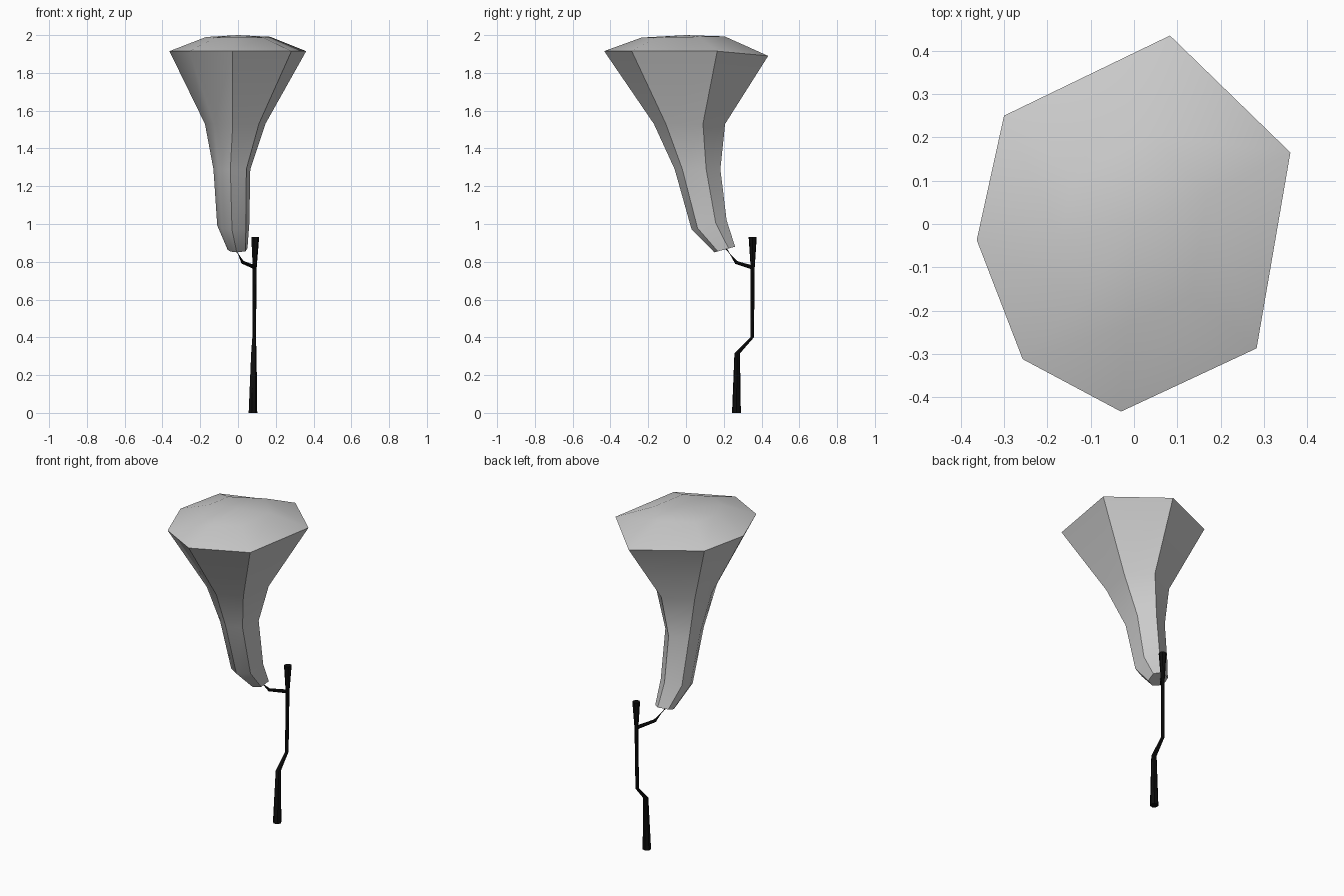
import bpy, math
from mathutils import Vector

if "Cube" in bpy.data.objects:
    bpy.data.objects.remove(bpy.data.objects["Cube"])


def loft(name, rings, tip=None):
    """Skin a list of rings; close the start flat and the end flat or to a tip."""
    n = len(rings[0])
    verts = [v for r in rings for v in r]
    faces = [tuple(reversed(range(n)))]
    for k in range(len(rings) - 1):
        for i in range(n):
            j = (i + 1) % n
            faces.append((k * n + i, k * n + j, (k + 1) * n + j, (k + 1) * n + i))
    last = (len(rings) - 1) * n
    if tip:
        verts.append(tip)
        faces += [(last + i, last + (i + 1) % n, len(verts) - 1) for i in range(n)]
    else:
        faces.append(tuple(range(last, last + n)))
    me = bpy.data.meshes.new(name)
    me.from_pydata([tuple(v) for v in verts], [], faces)
    ob = bpy.data.objects.new(name, me)
    bpy.context.collection.objects.link(ob)
    bpy.ops.object.select_all(action='DESELECT')
    ob.select_set(True)
    bpy.context.view_layer.objects.active = ob
    bpy.ops.object.shade_smooth_by_angle(angle=math.radians(42))
    return ob


def tube(name, path, sides=7, level=False):
    """Tapered tube along (x, y, z, radius) stations."""
    pts = [Vector(p[:3]) for p in path]
    rings = []
    for k, p in enumerate(pts):
        a, b = pts[max(k - 1, 0)], pts[min(k + 1, len(pts) - 1)]
        t = Vector((0, 0, 1)) if level else (b - a).normalized()
        u = t.orthogonal().normalized()
        if level:
            u = Vector((1, 0, 0))
        w = t.cross(u)
        rings.append([p + path[k][3] * (math.cos(q) * u + math.sin(q) * w)
                      for q in (2 * math.pi * i / sides for i in range(sides))])
    return loft(name, rings)


# Irregular seven-sided outline of the flared head (counter-clockwise)
rim = [(.083, .435), (-.30, .25), (-.363, -.037), (-.257, -.312),
       (-.03, -.433), (.283, -.287), (.361, .165)]


def fit(x0, x1, y0, y1, z_front, z_back):
    """Rim outline fitted to a box, tilted from front to back."""
    ring = []
    for x, y in rim:
        s, t = (x + .363) / .724, (y + .433) / .868
        ring.append(Vector((x0 + s * (x1 - x0), y0 + t * (y1 - y0),
                            z_front + t * (z_back - z_front))))
    return ring


lip = fit(-.363, .361, -.433, .435, 1.915, 1.915)
lip[0].z = 1.89
head = [fit(-.055, .05, .15, .26, .85, .88),
        fit(-.11, .06, .03, .215, .97, 1.02),
        fit(-.13, .065, -.06, .182, 1.29, 1.29),
        fit(-.175, .145, -.17, .207, 1.53, 1.53),
        lip,
        fit(-.17, .17, -.235, .205, 1.987, 1.993)]
loft("flared_cap", head, tip=Vector((0, 0, 2.0)))

# Dark crooked stem and the small twig holding the cap
black = bpy.data.materials.new("dark_stem")
black.diffuse_color = (.004, .004, .004, 1)
black.use_nodes = True
black.node_tree.nodes["Principled BSDF"].inputs["Base Color"].default_value = black.diffuse_color
stem = tube("stem", [(.078, .267, 0, .024), (.083, .271, .315, .015),
                     (.085, .35, .40, .010), (.088, .353, .77, .011),
                     (.09, .353, .93, .022)], level=True)
twig = tube("twig", [(.09, .353, .77, .011), (.025, .265, .797, .009),
                     (-.015, .212, .87, .005)])
for ob in (stem, twig):
    ob.data.materials.append(black)
